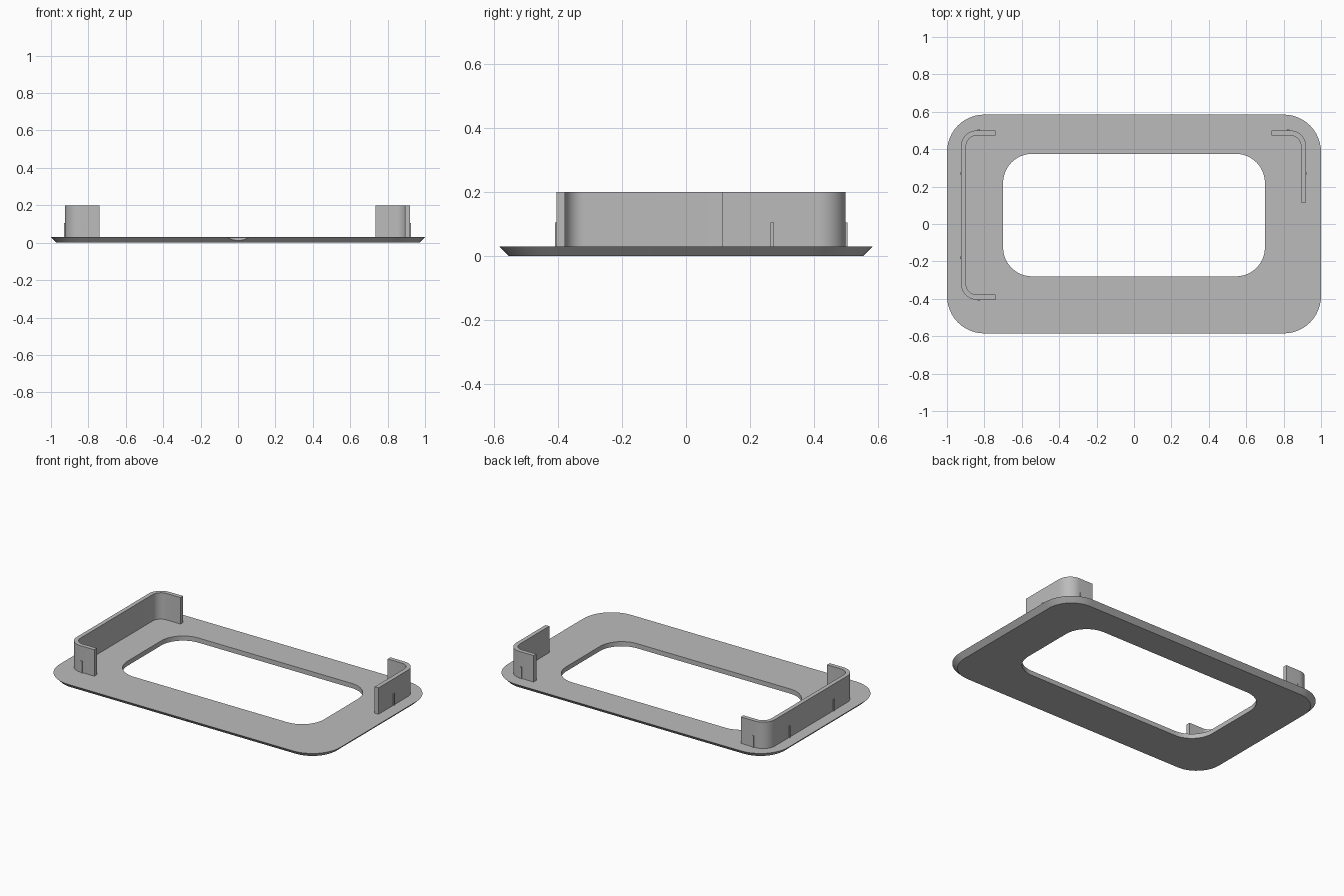
import bpy
import bmesh
from math import cos, sin, radians

cube = bpy.data.objects.get("Cube")
if cube:
    bpy.data.objects.remove(cube)

grey = bpy.data.materials.new("plain grey")
grey.use_nodes = True
grey.diffuse_color = (0.5, 0.5, 0.5, 1)
grey.node_tree.nodes["Principled BSDF"].inputs["Base Color"].default_value = (0.5, 0.5, 0.5, 1)

STEPS = 12
TOP = 0.03


def arc(cx, cy, start, end):
    """Corner centre paired with each direction around the corner."""
    return [(cx, cy, radians(start + (end - start) * i / STEPS)) for i in range(STEPS + 1)]


def offset(skeleton, r):
    return [(x + r * cos(a), y + r * sin(a)) for x, y, a in skeleton]


def rounded_rect(x, y0, y1, r):
    skeleton = (arc(x - r, y1 - r, 0, 90) + arc(r - x, y1 - r, 90, 180)
                + arc(r - x, y0 + r, 180, 270) + arc(x - r, y0 + r, 270, 360))
    return offset(skeleton, r)


def lofted(name, rings, closed):
    """Join a loop of four matching outlines, each given as (points, z)."""
    bm = bmesh.new()
    loops = [[bm.verts.new((x, y, z)) for x, y in pts] for pts, z in rings]
    n = len(loops[0])
    for k, a in enumerate(loops):
        b = loops[(k + 1) % len(loops)]
        for i in range(n if closed else n - 1):
            j = (i + 1) % n
            bm.faces.new((a[i], a[j], b[j], b[i]))
    if not closed:
        bm.faces.new([l[0] for l in loops])
        bm.faces.new([l[-1] for l in loops])
    bmesh.ops.recalc_face_normals(bm, faces=bm.faces)
    mesh = bpy.data.meshes.new(name)
    bm.to_mesh(mesh)
    bm.free()
    mesh.materials.append(grey)
    obj = bpy.data.objects.new(name, mesh)
    bpy.context.collection.objects.link(obj)
    return obj


def smooth(obj):
    bpy.ops.object.select_all(action="DESELECT")
    obj.select_set(True)
    bpy.context.view_layer.objects.active = obj
    bpy.ops.object.shade_smooth_by_angle(angle=radians(30))


# Frame plate with an undercut rim and an off-centre opening
hole = rounded_rect(0.70, -0.28, 0.375, 0.155)
plate = lofted("frame_plate", [
    (rounded_rect(1.0, -0.585, 0.585, 0.20), TOP),
    (rounded_rect(0.97, -0.555, 0.555, 0.17), 0),
    (hole, 0),
    (hole, TOP)], True)

# Shallow finger notch under the front edge
bpy.ops.mesh.primitive_cylinder_add(vertices=96, radius=0.11, depth=0.06,
                                    location=(0, -0.677, -0.003))
cutter = bpy.context.object
cutter.name = "notch_cutter"
cutter.hide_render = True
cutter.data.materials.append(grey)
bpy.ops.object.select_all(action="DESELECT")
bpy.context.view_layer.objects.active = plate
plate.select_set(True)
cut = plate.modifiers.new("finger notch", "BOOLEAN")
cut.operation = "DIFFERENCE"
cut.solver = "EXACT"
cut.object = cutter
bpy.ops.object.modifier_apply(modifier=cut.name)
bpy.data.objects.remove(cutter)
smooth(plate)


# Upright clip walls with rounded corners
def clip(name, skeleton):
    outer, inner = offset(skeleton, 0.085), offset(skeleton, 0.058)
    smooth(lofted(name, [(outer, TOP), (outer, 0.2), (inner, 0.2), (inner, TOP)], False))


back, front = 0.415, -0.32
clip("right_clip", [(-0.74, back, radians(90))] + arc(-0.84, back, 90, 180)
     + arc(-0.84, front, 180, 270) + [(-0.74, front, radians(270))])
clip("left_clip", [(0.835, 0.115, 0)] + arc(0.835, back, 0, 90)
     + [(0.735, back, radians(90))])


# Small snap ribs on the outside of the clips
def rib(name, x, y, sx, sy):
    bpy.ops.mesh.primitive_cube_add(size=1, location=(x, y, 0.067))
    obj = bpy.context.object
    obj.name = name
    obj.scale = (sx, sy, 0.076)
    obj.data.materials.append(grey)


for name, x, y in (("right_back_rib", -0.925, 0.27), ("right_front_rib", -0.925, -0.18),
                   ("left_side_rib", 0.92, 0.27)):
    rib(name, x, y, 0.01, 0.012)
for name, x, y in (("right_rear_arm_rib", -0.83, 0.5), ("right_front_arm_rib", -0.83, -0.405),
                   ("left_rear_arm_rib", 0.825, 0.5)):
    rib(name, x, y, 0.012, 0.01)
